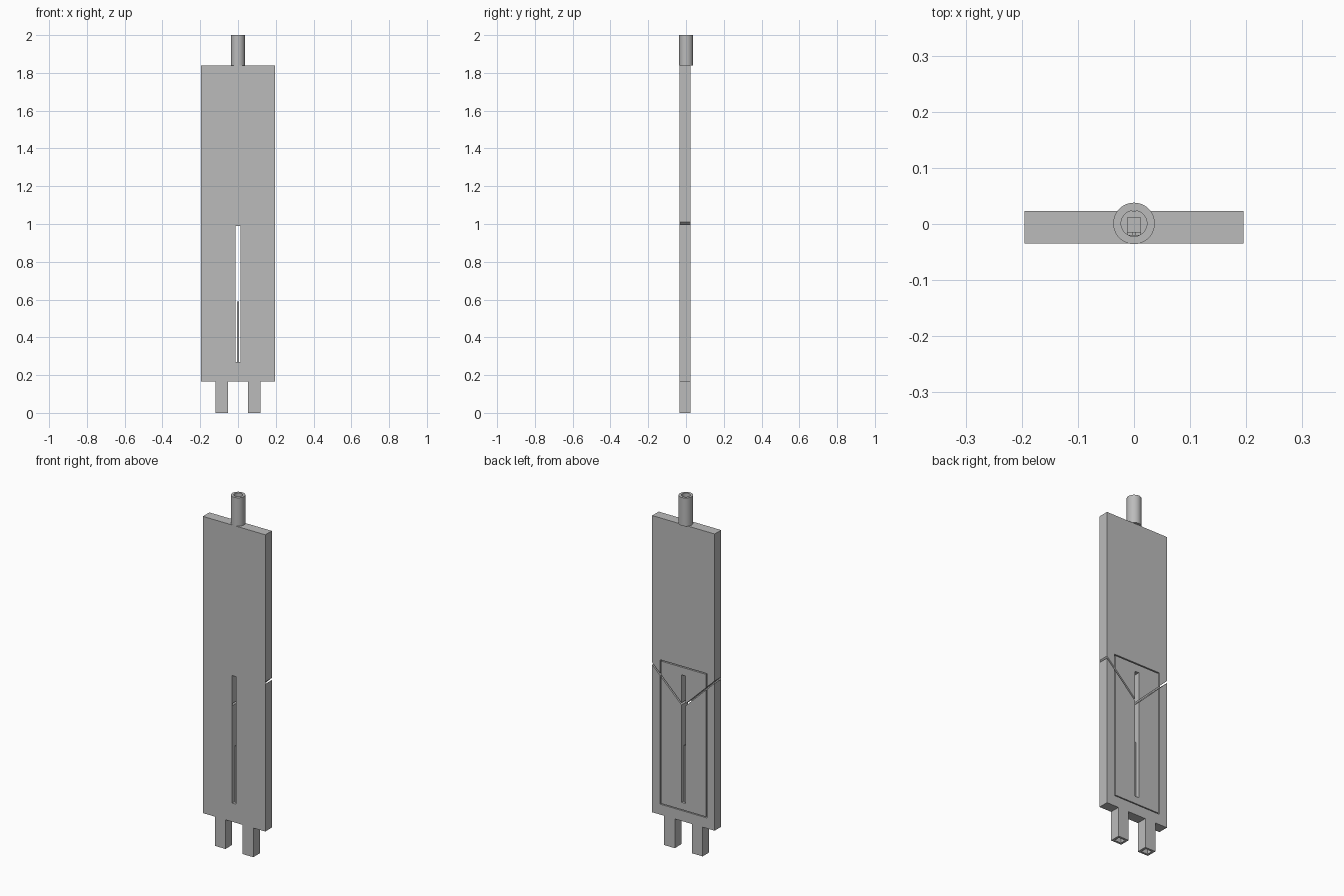
import bpy, bmesh, math

cube = bpy.data.objects.get("Cube")
if cube:
    bpy.data.objects.remove(cube, do_unlink=True)

grey = bpy.data.materials.new("plain grey")
grey.use_nodes = True
GREY = (0.5, 0.5, 0.5, 1)
grey.diffuse_color = GREY
grey.node_tree.nodes["Principled BSDF"].inputs["Base Color"].default_value = GREY

FRONT, BACK = -0.035, 0.023       # plate faces in y
BOTTOM, TOP = 0.165, 1.84         # plate ends in z


def finish(name, bm):
    bmesh.ops.recalc_face_normals(bm, faces=bm.faces)
    mesh = bpy.data.meshes.new(name)
    bm.to_mesh(mesh)
    bm.free()
    mesh.materials.append(grey)
    obj = bpy.data.objects.new(name, mesh)
    bpy.context.collection.objects.link(obj)
    return obj


def prism(name, outline, y0, y1):
    """Extrude an x-z outline from y0 to y1."""
    bm = bmesh.new()
    face = bm.faces.new([bm.verts.new((x, y0, z)) for x, z in outline])
    new = bmesh.ops.extrude_face_region(bm, geom=[face])["geom"]
    verts = [v for v in new if isinstance(v, bmesh.types.BMVert)]
    bmesh.ops.translate(bm, verts=verts, vec=(0, y1 - y0, 0))
    return finish(name, bm)


def box(name, x0, x1, y0, y1, z0, z1):
    return prism(name, [(x0, z0), (x1, z0), (x1, z1), (x0, z1)], y0, y1)


def cut(obj, cutter):
    """Subtract a cutter, then remove it."""
    cutter.hide_render = True
    mod = obj.modifiers.new("cut", "BOOLEAN")
    mod.operation = "DIFFERENCE"
    mod.solver = "EXACT"
    mod.object = cutter
    bpy.context.view_layer.objects.active = obj
    bpy.ops.object.modifier_apply(modifier=mod.name)
    bpy.data.objects.remove(cutter, do_unlink=True)


def cut_slot_and_chevron(obj):
    cut(obj, box("slot_cutter", -0.012, 0.012, -0.1, 0.1, 0.27, 0.99))
    rise, gap = 0.19 / 0.195, 0.012
    edge = 0.22
    low, high = 0.808, 0.808 + rise * edge
    vee = [(0, low), (edge, high), (edge, high + gap),
           (0, low + gap), (-edge, high + gap), (-edge, high)]
    cut(obj, prism("vee_cutter", vee, FRONT + 0.003, 0.1))


# Main plate with a pocket in the back and a channel down to the slot
plate = box("plate", -0.195, 0.195, FRONT, BACK, BOTTOM, TOP)
cut(plate, box("pocket_cutter", -0.146, 0.146, -0.015, 0.1, 0.224, 1.039))
cut_slot_and_chevron(plate)
cut(plate, box("channel_cutter", -0.012, 0.012, -0.02, 0.012, 0.98, 1.9))

# Back panel sitting in the pocket with a thin gap around it
panel = box("back_panel", -0.141, 0.141, -0.015, BACK, 0.229, 1.033)
cut_slot_and_chevron(panel)

# Thin divider in the lower part of the slot
box("slot_divider", -0.004, 0.004, -0.02, 0.012, 0.265, 0.59)

# Hollow square legs
for side, name in ((1, "left_leg"), (-1, "right_leg")):
    mid = 0.087 * side
    leg = box(name, mid - 0.033, mid + 0.033, FRONT, BACK, 0, BOTTOM)
    cut(leg, box("leg_cutter", mid - 0.02, mid + 0.02, FRONT + 0.012, BACK - 0.012, -0.1, 0.15))

# Round hollow tube on top
bm = bmesh.new()
rings = []
for radius, z in ((0.037, TOP), (0.037, 2), (0.023, 2), (0.023, TOP)):
    ring = bmesh.ops.create_circle(bm, segments=48, radius=radius)["verts"]
    bmesh.ops.translate(bm, verts=ring, vec=(0, 0.001, z))
    rings.append(ring)
for a, b in zip(rings, rings[1:] + rings[:1]):
    for i in range(48):
        j = (i + 1) % 48
        bm.faces.new((a[i], a[j], b[j], b[i]))
tube = finish("top_tube", bm)
bpy.ops.object.select_all(action="DESELECT")
tube.select_set(True)
bpy.context.view_layer.objects.active = tube
bpy.ops.object.shade_smooth_by_angle(angle=math.radians(35))
